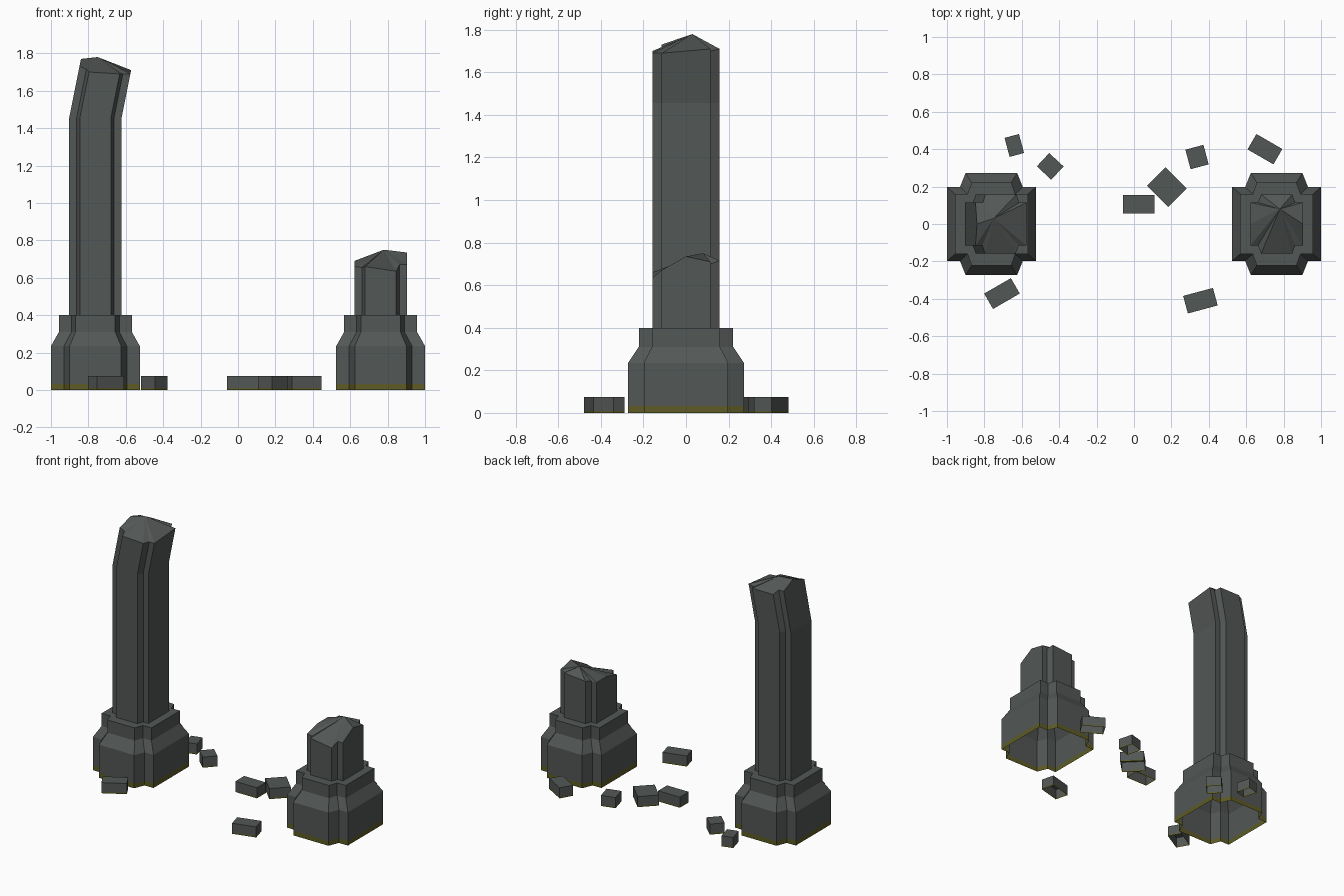
import bpy, bmesh, math
from mathutils import Matrix

if "Cube" in bpy.data.objects:
    bpy.data.objects.remove(bpy.data.objects["Cube"])


def material(name, rgb):
    m = bpy.data.materials.new(name)
    m.diffuse_color = (*rgb, 1)
    m.use_nodes = True
    m.node_tree.nodes["Principled BSDF"].inputs["Base Color"].default_value = m.diffuse_color
    return m


STONE = material("grey stone", (0.085, 0.095, 0.092))
MOSS = material("olive moss", (0.11, 0.105, 0.018))


def plan(a, b, c, e, d):
    """Rectangle with notched corners, with a middle point on both x sides."""
    q = [(a, b), (c, b), (e, d)]
    half = q + [(-x, y) for x, y in reversed(q)] + [(-a, 0)]
    return half + [(-x, -y) for x, y in half]


def loft(name, rings, cx, peak=None, moss=0):
    """Skin stacked rings; optionally fan the last one to a peak."""
    bm = bmesh.new()
    loops = [[bm.verts.new((cx + x, y, z)) for x, y, z in r] for r in rings]
    n = len(loops[0])
    for lo, hi in zip(loops, loops[1:]):
        for i in range(n):
            j = (i + 1) % n
            bm.faces.new((lo[i], lo[j], hi[j], hi[i]))
    if peak:
        p = bm.verts.new(peak)
        for i in range(n):
            bm.faces.new((loops[-1][i], loops[-1][(i + 1) % n], p))
    for f in bm.faces:
        f.material_index = int(max(v.co.z for v in f.verts) <= moss)
    me = bpy.data.meshes.new(name)
    bm.to_mesh(me)
    bm.free()
    me.materials.append(STONE)
    me.materials.append(MOSS)
    ob = bpy.data.objects.new(name, me)
    bpy.context.collection.objects.link(ob)
    return ob


def at(pts, z):
    return [(x, y, z) for x, y in pts]


LOWER = plan(0.2375, 0.198, 0.168, 0.138, 0.272)
UPPER = plan(0.195, 0.16, 0.128, 0.106, 0.222)
SHAFT = plan(0.14, 0.115, 0.10, 0.083, 0.158)
X = 0.7625

# stepped pedestals with a mossy foot, open underneath
for side, cx in (("left", -X), ("right", X)):
    loft(side + "_pedestal",
         [at(LOWER, 0), at(LOWER, 0.033), at(LOWER, 0.235), at(UPPER, 0.31),
          at(UPPER, 0.40), at(SHAFT, 0.40)], cx, moss=0.034)

# tall broken shaft, leaning above the crack
tops = [1.71, 1.70, 1.71, 1.71, 1.73, 1.73, 1.77,
        1.73, 1.715, 1.70, 1.69, 1.69, 1.69, 1.70]
rim = [(x + 0.2 * (z - 1.455), y, z) for (x, y), z in zip(SHAFT, tops)]
loft("tall_shaft", [at(SHAFT, 0.40), at(SHAFT, 1.455), rim], -X, (-0.75, 0.03, 1.78))

# short broken stump
tops = [0.71, 0.70, 0.715, 0.70, 0.69, 0.69, 0.69,
        0.66, 0.655, 0.66, 0.635, 0.67, 0.67, 0.735]
rim = [(x, y, z) for (x, y), z in zip(SHAFT, tops)]
loft("short_shaft", [at(SHAFT, 0.40), rim], X, (0.78, 0.08, 0.75))

# scattered blocks: x, y, length, width, turn
blocks = [(-0.64, 0.42, 0.08, 0.105, 15), (-0.448, 0.308, 0.105, 0.097, -43),
          (0.337, 0.358, 0.10, 0.108, 15), (0.175, 0.197, 0.16, 0.14, -45),
          (0.025, 0.105, 0.17, 0.10, 0), (0.70, 0.40, 0.16, 0.095, -30),
          (-0.706, -0.372, 0.165, 0.095, 30), (0.355, -0.41, 0.165, 0.097, 15)]
for i, (x, y, l, w, turn) in enumerate(blocks):
    sq = [(l / 2, w / 2), (-l / 2, w / 2), (-l / 2, -w / 2), (l / 2, -w / 2)]
    ob = loft(f"rubble_block_{i + 1}", [at(sq, 0), at(sq, 0.01), at(sq, 0.075)], 0,
              (0, 0, 0.075), moss=0.011)
    ob.data.transform(Matrix.Translation((x, y, 0)) @ Matrix.Rotation(math.radians(turn), 4, 'Z'))
